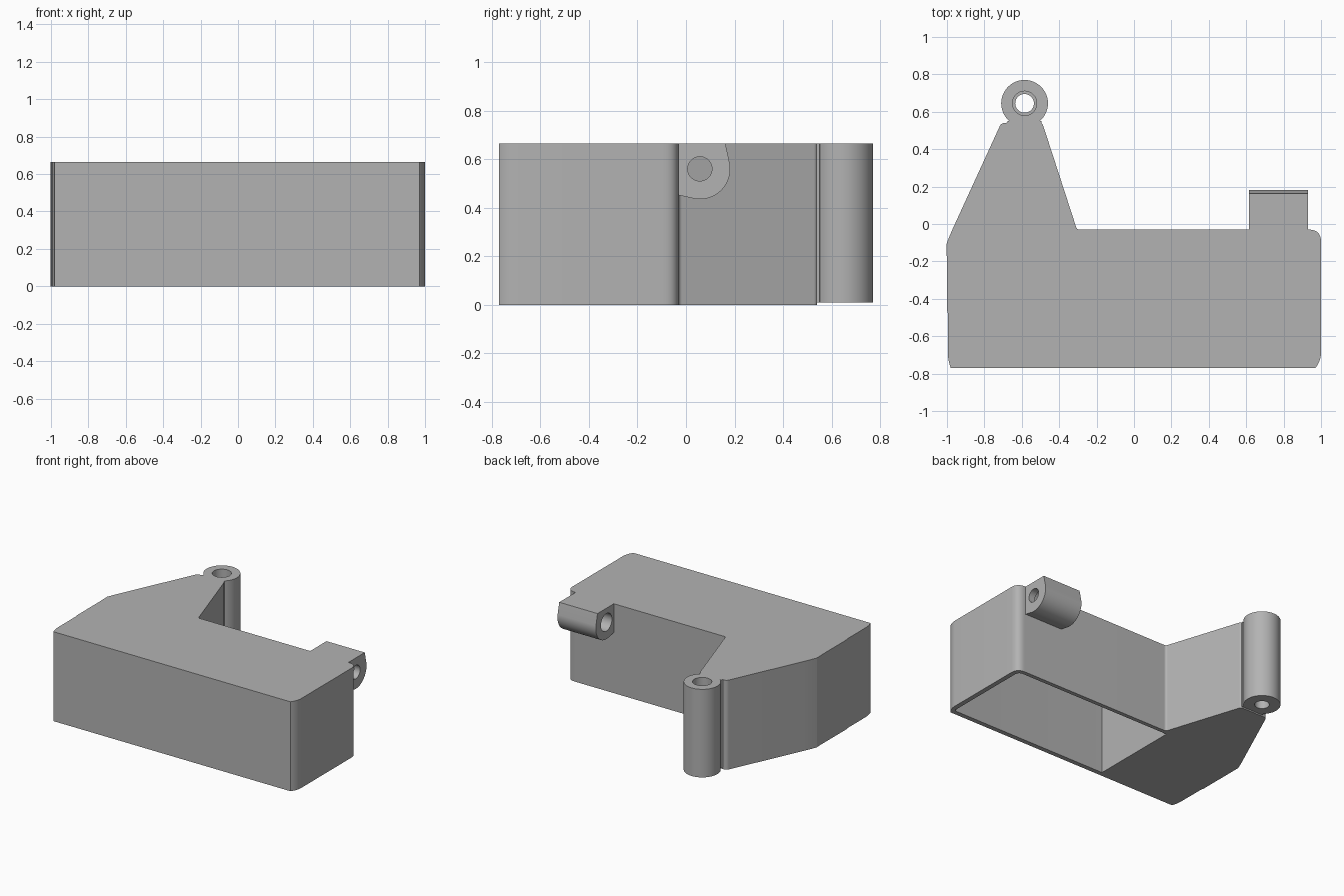
import bpy, bmesh, math
from mathutils import Vector, Matrix

if "Cube" in bpy.data.objects:
    bpy.data.objects.remove(bpy.data.objects["Cube"])

grey = bpy.data.materials.new("plain grey")
grey.use_nodes = True
COLOUR = (0.45, 0.45, 0.45, 1)
grey.diffuse_color = COLOUR
grey.node_tree.nodes["Principled BSDF"].inputs["Base Color"].default_value = COLOUR


def rounded(corners, steps=8):
    """Outline from (x, y, setback) corners; a setback above 0 rounds the corner."""
    out = []
    for i, (x, y, d) in enumerate(corners):
        p = Vector((x, y))
        if d == 0:
            out.append(p)
            continue
        a = p + (Vector(corners[i - 1][:2]) - p).normalized() * d
        b = p + (Vector(corners[(i + 1) % len(corners)][:2]) - p).normalized() * d
        for k in range(steps + 1):
            t = k / steps
            out.append(a * (1 - t) ** 2 + p * 2 * t * (1 - t) + b * t * t)
    return out


def circle(cx, cy, r, start=0, end=360, n=48):
    full = end - start == 360
    angles = [math.radians(start + (end - start) * k / n) for k in range(n if full else n + 1)]
    return [Vector((cx + r * math.cos(a), cy + r * math.sin(a))) for a in angles]


def prism(name, outline, low, high, matrix=Matrix()):
    """Extrude an outline from low to high along its own normal."""
    bm = bmesh.new()
    face = bm.faces.new([bm.verts.new((p[0], p[1], low)) for p in outline])
    top = bmesh.ops.extrude_face_region(bm, geom=[face])["geom"]
    bmesh.ops.translate(bm, vec=(0, 0, high - low),
                        verts=[v for v in top if isinstance(v, bmesh.types.BMVert)])
    bmesh.ops.recalc_face_normals(bm, faces=bm.faces)
    bm.transform(matrix)
    mesh = bpy.data.meshes.new(name)
    bm.to_mesh(mesh)
    bm.free()
    mesh.materials.append(grey)
    obj = bpy.data.objects.new(name, mesh)
    bpy.context.collection.objects.link(obj)
    return obj


def select(obj):
    bpy.ops.object.select_all(action="DESELECT")
    obj.select_set(True)
    bpy.context.view_layer.objects.active = obj


def cut(obj, *cutters):
    for cutter in cutters:
        mod = obj.modifiers.new("cut", "BOOLEAN")
        mod.operation, mod.solver, mod.object = "DIFFERENCE", "EXACT", cutter
        select(obj)
        bpy.ops.object.modifier_apply(modifier=mod.name)
        bpy.data.objects.remove(cutter)


HEIGHT = 0.665

# Housing with a triangular arm, hollowed from below
housing = prism("housing", rounded([
    (-0.98, -0.77, 0), (0.97, -0.77, 0), (1, -0.73, 0.045), (1, -0.03, 0.065),
    (-0.305, -0.03, 0.015), (-0.49, 0.54, 0.015), (-0.71, 0.54, 0.02),
    (-0.985, -0.06, 0.05), (-1, -0.1, 0), (-1, -0.46, 0), (-0.995, -0.48, 0),
    (-0.995, -0.72, 0.03)]), 0, HEIGHT)
cut(housing, prism("cavity_cutter", rounded([
    (-0.335, -0.735, 0), (0.965, -0.735, 0.02), (0.965, -0.06, 0.04), (-0.335, -0.06, 0)]),
    -0.1, 0.63))

# Upright screw post with a stepped hole, and the neck joining it to the arm
PX, PY = -0.585, 0.645
post = prism("screw_post", circle(PX, PY, 0.125), 0.01, HEIGHT)
cut(post, prism("bore", circle(PX, PY, 0.05), -0.1, 1),
    prism("counterbore", circle(PX, PY, 0.065), 0.1, 1))
neck = prism("post_neck", [(-0.685, 0.535), (-0.495, 0.535), (-0.495, 0.55),
                           (-0.53, 0.56), (-0.64, 0.56), (-0.675, 0.55)], 0.01, HEIGHT)

# Sideways screw barrel, drawn in y and z and extruded along x
to_x = Matrix(((0, 0, 1, 0), (1, 0, 0, 0), (0, 1, 0, 0), (0, 0, 0, 1)))
BY, BZ = 0.057, 0.56
barrel = prism("screw_barrel",
               [(-0.05, HEIGHT), (-0.05, 0.456)] + circle(BY, BZ, 0.125, 260, 370, 24)
               + [(0.162, HEIGHT)], 0.615, 0.93, to_x)
cut(barrel, prism("bore", circle(BY, BZ, 0.05), 0.5, 1.1, to_x),
    prism("counterbore", circle(BY, BZ, 0.065), 0.5, 0.88, to_x))

for part in (housing, post, neck, barrel):
    select(part)
    bpy.ops.object.shade_smooth_by_angle(angle=math.radians(30))
